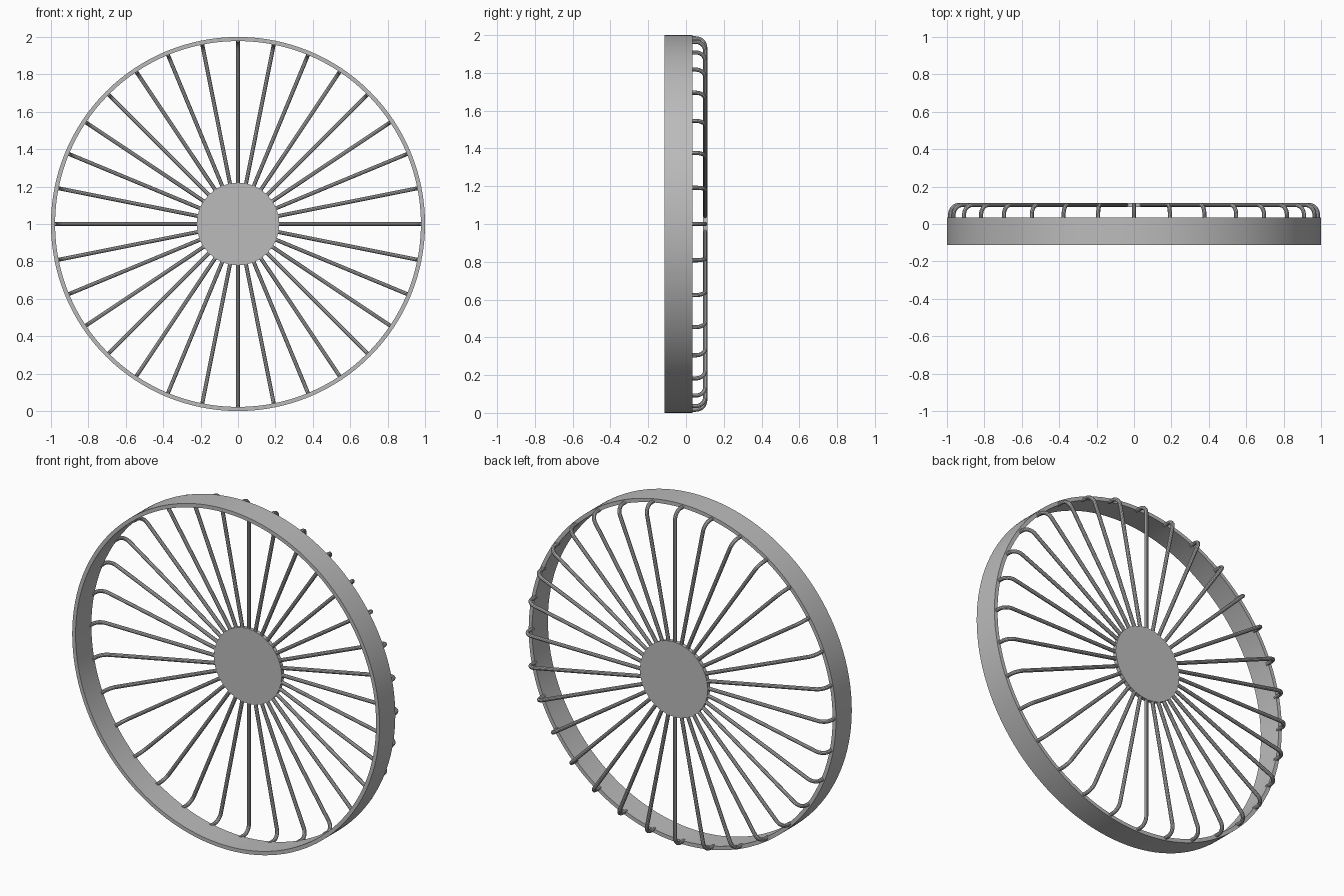
import bpy, math
from mathutils import Matrix, Vector

cube = bpy.data.objects.get("Cube")
if cube:
    bpy.data.objects.remove(cube, do_unlink=True)

metal = bpy.data.materials.new("grey metal")
metal.use_nodes = True
GREY = (0.5, 0.5, 0.5, 1)
metal.diffuse_color = GREY
metal.node_tree.nodes["Principled BSDF"].inputs["Base Color"].default_value = GREY

SPOKES = 32
CENTRE = Vector((0, 0, 1))
BACK = 0.113          # half of the overall depth
WIRE = 0.011          # wire radius
WIRE_Y = BACK - WIRE  # wire centre line on the back


def finish(obj):
    obj.data.materials.append(metal)
    bpy.ops.object.select_all(action='DESELECT')
    obj.select_set(True)
    bpy.context.view_layer.objects.active = obj
    bpy.ops.object.shade_smooth_by_angle(angle=math.radians(35))


def lathe(name, profile, steps=128):
    """Closed (radius, y) profile spun around the wheel axis."""
    verts, faces, n = [], [], len(profile)
    for i in range(steps):
        a = math.tau * i / steps
        verts += [(r * math.cos(a), y, 1 + r * math.sin(a)) for r, y in profile]
        for j in range(n):
            k, nxt = (j + 1) % n, (i + 1) % steps
            faces.append((i * n + j, i * n + k, nxt * n + k, nxt * n + j))
    mesh = bpy.data.meshes.new(name)
    mesh.from_pydata(verts, [], faces)
    obj = bpy.data.objects.new(name, mesh)
    bpy.context.collection.objects.link(obj)
    finish(obj)


# Outer band
lathe("rim_band", [(0.978, -BACK), (1, -BACK), (1, 0.034), (0.978, 0.034)])

# Centre disc
bpy.ops.mesh.primitive_cylinder_add(
    vertices=64, radius=0.22, depth=2 * WIRE + 0.001,
    location=(0, WIRE_Y, 1), rotation=(math.pi / 2, 0, 0))
hub = bpy.context.object
hub.name = "hub_disc"
finish(hub)

# Bent wire spokes: out of the rim, round the bend, in to the hub
BEND, RIM_R = 0.05, 0.983
path = [(RIM_R, 0.02)]
for i in range(9):
    a = math.pi / 2 * i / 8
    path.append((RIM_R - BEND + BEND * math.cos(a), WIRE_Y - BEND + BEND * math.sin(a)))
path.append((0.2, WIRE_Y))

SIDES = 10
verts, faces = [], []
for s in range(SPOKES):
    turn = Matrix.Rotation(math.tau * s / SPOKES, 3, 'Y')
    start = len(verts)
    for i, (r, y) in enumerate(path):
        before, after = path[max(i - 1, 0)], path[min(i + 1, len(path) - 1)]
        along = Vector((after[0] - before[0], after[1] - before[1], 0)).normalized()
        across = Vector((-along.y, along.x, 0))
        for k in range(SIDES):
            a = math.tau * k / SIDES
            p = Vector((r, y, 0)) + WIRE * (across * math.cos(a) + Vector((0, 0, math.sin(a))))
            verts.append(CENTRE + turn @ p)
    for i in range(len(path) - 1):
        for k in range(SIDES):
            a, b = start + i * SIDES + k, start + i * SIDES + (k + 1) % SIDES
            faces.append((a, b, b + SIDES, a + SIDES))
    faces.append(tuple(range(start + SIDES - 1, start - 1, -1)))
    faces.append(tuple(range(len(verts) - SIDES, len(verts))))
mesh = bpy.data.meshes.new("wire_spokes")
mesh.from_pydata(verts, [], faces)
spokes = bpy.data.objects.new("wire_spokes", mesh)
bpy.context.collection.objects.link(spokes)
finish(spokes)
